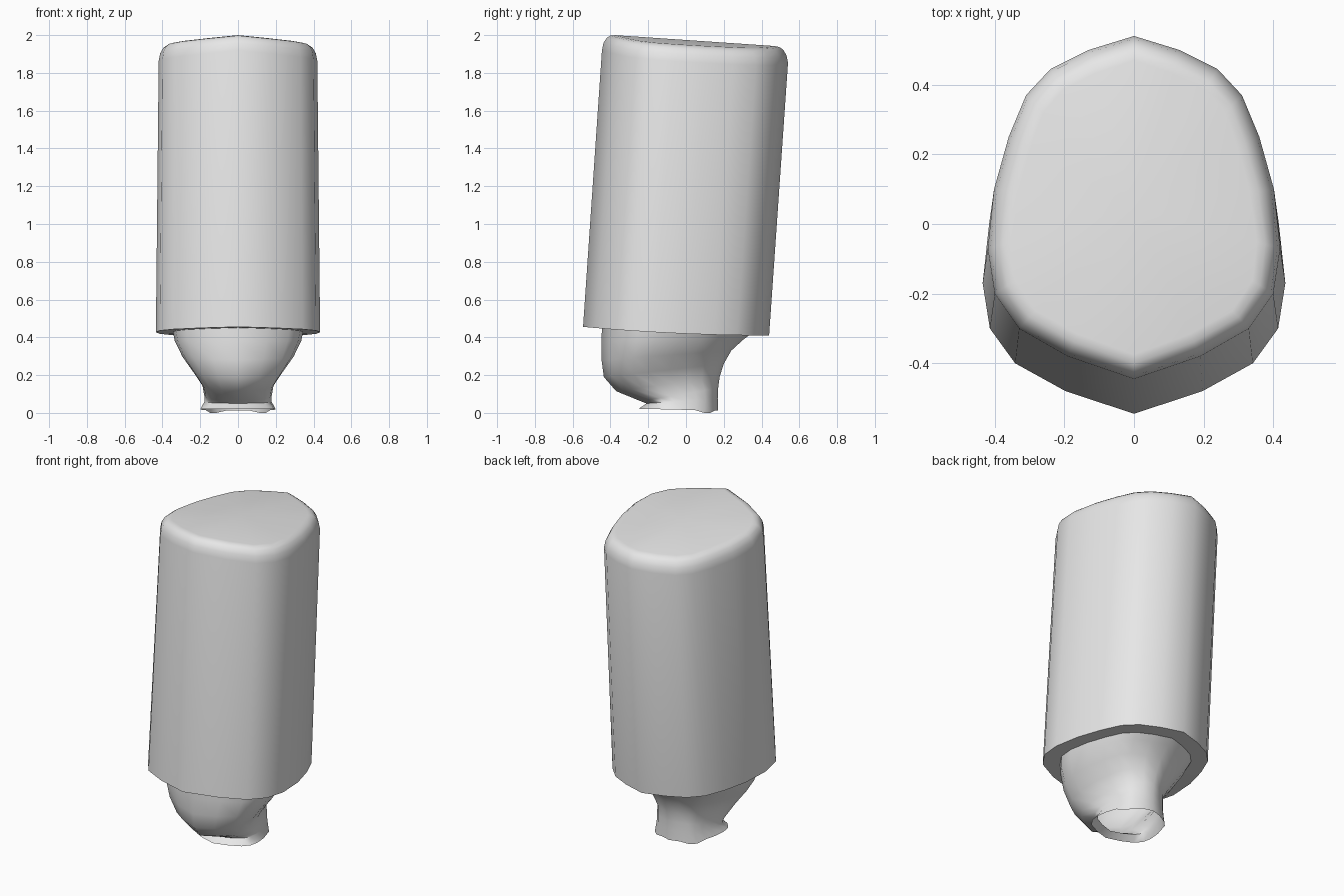
import bpy, bmesh, math

cube = bpy.data.objects.get("Cube")
if cube:
    bpy.data.objects.remove(cube, do_unlink=True)

# One plain grey material
grey = bpy.data.materials.new("plain_grey")
grey.use_nodes = True
grey.diffuse_color = (0.8, 0.8, 0.8, 1)
grey.node_tree.nodes["Principled BSDF"].inputs["Base Color"].default_value = (0.8, 0.8, 0.8, 1)

# Left half of the egg-shaped plan outline, front point to back point
HALF = [(0, -0.445), (0.19, -0.38), (0.33, -0.30), (0.40, -0.20), (0.42, -0.07),
        (0.402, 0.10), (0.36, 0.25), (0.31, 0.37), (0.24, 0.445), (0.13, 0.50), (0, 0.54)]
OUTLINE = HALF + [(-x, y) for x, y in HALF[-2:0:-1]]


def loft(name, rings, cap_start=False, cap_end=False, angle=50):
    """Skin closed rings of equal length; optionally close the ends with fans."""
    bm = bmesh.new()
    loops = [[bm.verts.new(p) for p in ring] for ring in rings]
    n = len(loops[0])
    for a, b in zip(loops, loops[1:]):
        for i in range(n):
            j = (i + 1) % n
            bm.faces.new((a[i], a[j], b[j], b[i]))
    for use, loop, ring in ((cap_start, loops[0], rings[0]), (cap_end, loops[-1], rings[-1])):
        if use:
            front, back = ring[0], ring[n // 2]
            mid = bm.verts.new([(f + b) / 2 for f, b in zip(front, back)])
            for i in range(n):
                bm.faces.new((loop[i], loop[(i + 1) % n], mid))
    bmesh.ops.recalc_face_normals(bm, faces=bm.faces)
    mesh = bpy.data.meshes.new(name)
    bm.to_mesh(mesh)
    bm.free()
    mesh.materials.append(grey)
    obj = bpy.data.objects.new(name, mesh)
    bpy.context.collection.objects.link(obj)
    bpy.ops.object.select_all(action='DESELECT')
    obj.select_set(True)
    bpy.context.view_layer.objects.active = obj
    bpy.ops.object.shade_smooth_by_angle(angle=math.radians(angle))
    return obj


# Tall leaning cap: lower rim, then a rounded upper rim
def rim_point(x, y):
    y -= 0.1
    return (x * 1.035, y, 0.41 + 0.045 * ((0.44 - y) / 0.98) ** 2)


def top_point(x, y, inset, drop):
    length = math.hypot(x, y - 0.05)
    k = 1 - inset / length
    x, y = x * k, 0.05 + (y - 0.05) * k
    z = 2.0 - 0.068 * (y + 0.38) - 0.03 * abs(x) / 0.4
    return (x, y, z - drop)


cap_rings = [[rim_point(x, y) for x, y in OUTLINE]]
for inset, drop in ((0, 0.085), (0.008, 0.045), (0.025, 0.017), (0.045, 0.004), (0.07, 0)):
    cap_rings.append([top_point(x, y, inset, drop) for x, y in OUTLINE])
loft("tall_cap", cap_rings, cap_start=True, cap_end=True)


# Head and neck: tilted rings given as front y, front z, back y, back z, half width
SECTIONS = [(-0.445, 0.47, 0.36, 0.43, 0.35),
            (-0.447, 0.38, 0.30, 0.385, 0.335),
            (-0.447, 0.28, 0.24, 0.33, 0.295),
            (-0.435, 0.19, 0.20, 0.26, 0.237),
            (-0.37, 0.115, 0.178, 0.19, 0.188),
            (-0.24, 0.062, 0.17, 0.13, 0.178),
            (-0.21, 0.05, 0.168, 0.075, 0.178),
            (-0.25, 0.022, 0.17, 0.012, 0.20)]
head_rings = []
for yf, zf, yb, zb, w in SECTIONS:
    ring = []
    for x, y in OUTLINE:
        t = (y + 0.445) / 0.985
        ring.append((x / 0.42 * w, yf + (yb - yf) * t, zf + (zb - zf) * t))
    head_rings.append(ring)

# Uneven lower edge of the neck dips near the back corners
for i in (7, 8, 12, 13):
    x, y, z = head_rings[-1][i]
    head_rings[-1][i] = (x, y, 0.0)
loft("head_and_neck", head_rings, angle=60)
